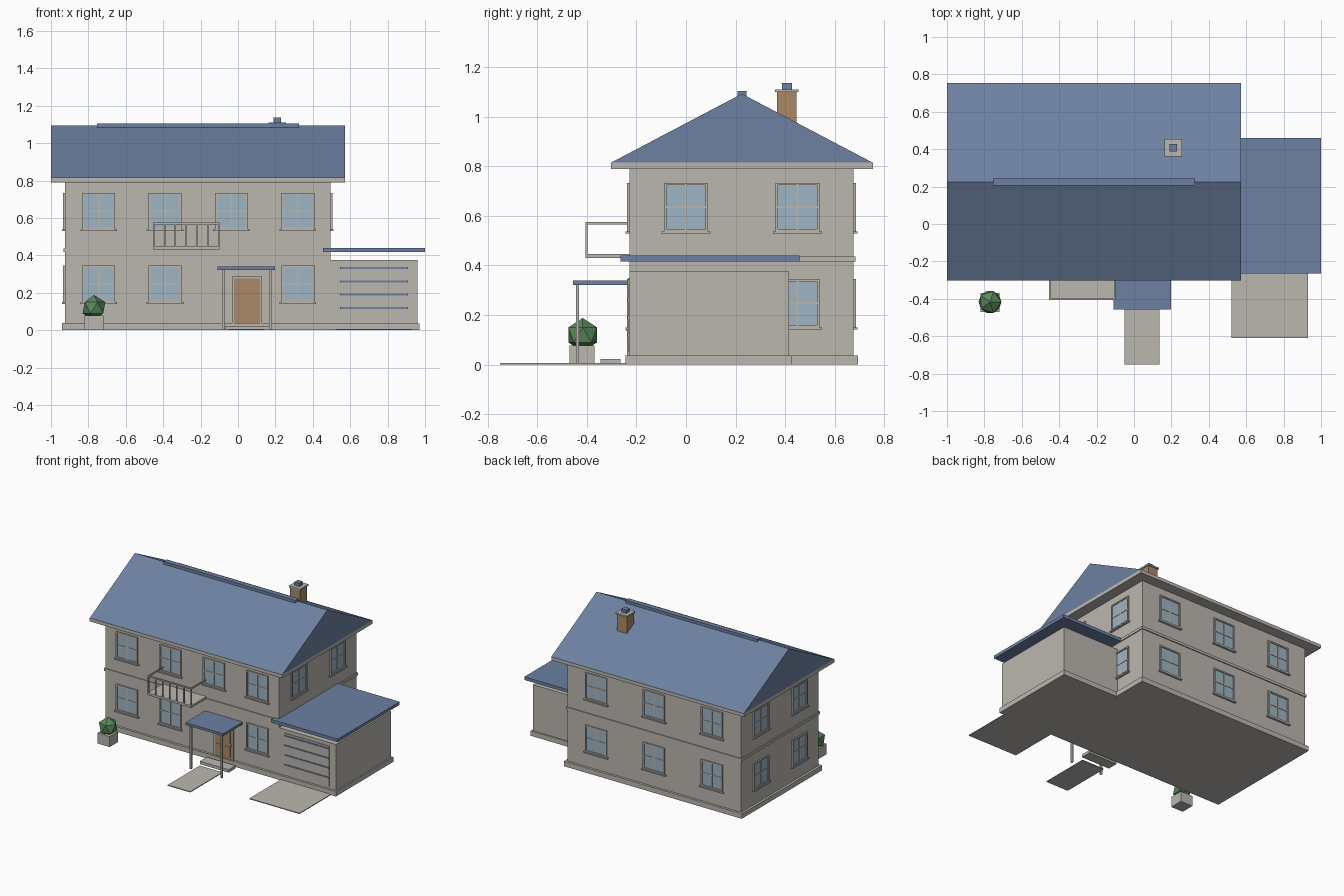
import bpy, bmesh
from mathutils import Vector

if "Cube" in bpy.data.objects:
    bpy.data.objects.remove(bpy.data.objects["Cube"])


def material(name, rgb):
    m = bpy.data.materials.new(name)
    m.diffuse_color = (*rgb, 1)
    m.use_nodes = True
    m.node_tree.nodes["Principled BSDF"].inputs["Base Color"].default_value = m.diffuse_color
    return m


WALL = material("warm_grey_wall", (0.50, 0.47, 0.43))
ROOF = material("slate_blue", (0.155, 0.22, 0.36))
GLASS = material("pale_blue_glass", (0.34, 0.46, 0.54))
WOOD = material("brown_wood", (0.40, 0.25, 0.135))
LEAF = material("leaf_green", (0.10, 0.25, 0.10))


def boxes(name, parts, mats):
    """Object from boxes: each part is (min corner, max corner, material slot)."""
    bm = bmesh.new()
    for lo, hi, slot in parts:
        lo, hi = Vector(lo), Vector(hi)
        r = bmesh.ops.create_cube(bm, size=1)
        for v in r["verts"]:
            v.co = Vector([(lo[i] + hi[i]) / 2 + v.co[i] * abs(hi[i] - lo[i]) for i in range(3)])
        for f in {f for v in r["verts"] for f in v.link_faces}:
            f.material_index = slot
    me = bpy.data.meshes.new(name)
    bm.to_mesh(me)
    bm.free()
    for m in mats:
        me.materials.append(m)
    ob = bpy.data.objects.new(name, me)
    bpy.context.collection.objects.link(ob)
    return ob


def box(name, x, y, z, mat):
    return boxes(name, [((x[0], y[0], z[0]), (x[1], y[1], z[1]), 0)], [mat])


# Wall extents of the main block
X0, X1, Y0, Y1 = -0.925, 0.495, -0.228, 0.677


def on_wall(side, u, out, z):
    """Map (along wall, distance outward, height) to a world point."""
    return {"front": (u, Y0 - out, z), "back": (u, Y1 + out, z),
            "left": (X0 - out, u, z), "right": (X1 + out, u, z)}[side]


def window(name, side, c, z):
    """Four-pane window with frame, glazing bars and sill."""
    w, h, t = 0.088, 0.196, 0.010

    def part(u0, u1, z0, z1, out, slot=0):
        return (on_wall(side, c + u0, -0.005, z + z0), on_wall(side, c + u1, out, z + z1), slot)

    boxes(name, [
        part(-w + t, w - t, t, h - t, 0.003, 1),
        part(-w, -w + t, 0, h, 0.010), part(w - t, w, 0, h, 0.010),
        part(-w + t, w - t, 0, t, 0.010), part(-w + t, w - t, h - t, h, 0.010),
        part(-0.004, 0.004, t, h - t, 0.006),
        part(-w + t, w - t, h / 2 - 0.004, h / 2 + 0.004, 0.006),
        part(-0.098, 0.098, -0.009, 0, 0.016),
    ], [WALL, GLASS])


# Main block, garage block, plinths and floor band
box("house_walls", (X0, X1), (Y0, Y1), (0, 0.79), WALL)
box("garage_walls", (X1 - 0.02, 0.96), (Y0, 0.416), (0, 0.376), WALL)
box("house_plinth", (-0.942, 0.512), (-0.245, 0.694), (0, 0.037), WALL)
box("garage_plinth", (0.45, 0.97), (-0.244, 0.427), (0, 0.0365), WALL)
box("floor_band", (X0 - 0.007, X1 + 0.007), (Y0 - 0.007, Y1 + 0.007), (0.417, 0.436), WALL)

# Windows on all four walls
for floor, z in (("lower", 0.150), ("upper", 0.538)):
    for i, x in enumerate((-0.745, -0.39, -0.035, 0.32)):
        if floor == "upper" or i != 2:
            window(f"{floor}_front_window", "front", x, z)
    for x in (-0.688, -0.215, 0.258):
        window(f"{floor}_back_window", "back", x, z)
    for y in (0.0, 0.45):
        window(f"{floor}_left_window", "left", y, z)
        if floor == "upper" or y > 0.2:
            window(f"{floor}_right_window", "right", y, z)

# Gable roof as an extruded triangle on an eave slab
box("eave_slab", (-1.0, 0.573), (-0.303, 0.754), (0.79, 0.815), WALL)
bm = bmesh.new()
tri = bm.faces.new([bm.verts.new((-1.0, y, z))
                    for y, z in ((-0.303, 0.815), (0.754, 0.815), (0.2255, 1.093))])
ext = bmesh.ops.extrude_face_region(bm, geom=[tri])
bmesh.ops.translate(bm, vec=(1.573, 0, 0),
                    verts=[g for g in ext["geom"] if isinstance(g, bmesh.types.BMVert)])
bmesh.ops.recalc_face_normals(bm, faces=bm.faces)
roof_mesh = bpy.data.meshes.new("gable_roof")
bm.to_mesh(roof_mesh)
bm.free()
roof_mesh.materials.append(ROOF)
bpy.context.collection.objects.link(bpy.data.objects.new("gable_roof", roof_mesh))
box("ridge_cap", (-0.755, 0.325), (0.207, 0.244), (1.083, 1.104), ROOF)
box("garage_roof", (0.455, 1.0), (-0.264, 0.459), (0.417, 0.44), ROOF)

# Chimney
box("chimney_stack", (0.17, 0.25), (0.367, 0.447), (0.90, 1.10), WOOD)
box("chimney_cap", (0.163, 0.257), (0.36, 0.455), (1.10, 1.111), WALL)
box("chimney_pot", (0.19, 0.23), (0.387, 0.427), (1.111, 1.136), ROOF)

# Balcony: slab, rails and balusters
box("balcony_slab", (-0.455, -0.098), (-0.406, Y0), (0.431, 0.447), WALL)
rails = [((-0.455, -0.406, 0.566), (-0.098, -0.396, 0.575), 0)]
for x in (-0.455, -0.107):
    rails.append(((x, -0.396, 0.566), (x + 0.009, Y0, 0.575), 0))
for i in range(7):
    x = -0.4505 + i * 0.058
    rails.append(((x - 0.004, -0.405, 0.447), (x + 0.004, -0.397, 0.566), 0))
boxes("balcony_railing", rails, [WALL])

# Porch: roof, posts, step and path
box("porch_roof", (-0.11, 0.198), (-0.456, Y0), (0.321, 0.339), ROOF)
for x in (-0.085, 0.167):
    box("porch_post", (x, x + 0.014), (-0.445, -0.431), (0, 0.321), WALL)
box("front_step", (-0.07, 0.165), (-0.345, -0.265), (0.0, 0.022), WALL)
box("garden_path", (-0.05, 0.135), (-0.75, -0.375), (0, 0.006), WALL)
box("driveway", (0.52, 0.93), (-0.61, -0.24), (0, 0.006), WALL)

# Front door with surround, raised panels and handle
box("door_leaf", (-0.022, 0.117), (Y0 - 0.007, Y0), (0.037, 0.277), WOOD)
boxes("door_surround", [((-0.032, Y0 - 0.010, 0.037), (-0.022, Y0, 0.287), 0),
                        ((0.117, Y0 - 0.010, 0.037), (0.127, Y0, 0.287), 0),
                        ((-0.022, Y0 - 0.010, 0.277), (0.117, Y0, 0.287), 0)], [WALL])
boxes("door_panels", [((x, Y0 - 0.010, z), (x + 0.045, Y0 - 0.006, z + h), 0)
                      for x in (-0.008, 0.058) for z, h in ((0.055, 0.075), (0.155, 0.10))], [WOOD])
box("door_handle", (0.105, 0.111), (Y0 - 0.014, Y0), (0.138, 0.148), WOOD)

# Garage door: plate with blue slats
box("garage_door", (0.545, 0.908), (Y0 - 0.006, Y0), (0.053, 0.35), WALL)
for z in (0.118, 0.190, 0.261, 0.332):
    box("garage_door_slat", (0.545, 0.908), (Y0 - 0.010, Y0), (z - 0.005, z + 0.005), ROOF)

# Planter with a faceted shrub
box("planter", (-0.82, -0.72), (-0.47, -0.37), (0, 0.077), WALL)
bpy.ops.mesh.primitive_ico_sphere_add(subdivisions=1, radius=0.068, location=(-0.77, -0.417, 0.12))
shrub = bpy.context.object
shrub.name = "shrub"
shrub.data.materials.append(LEAF)
